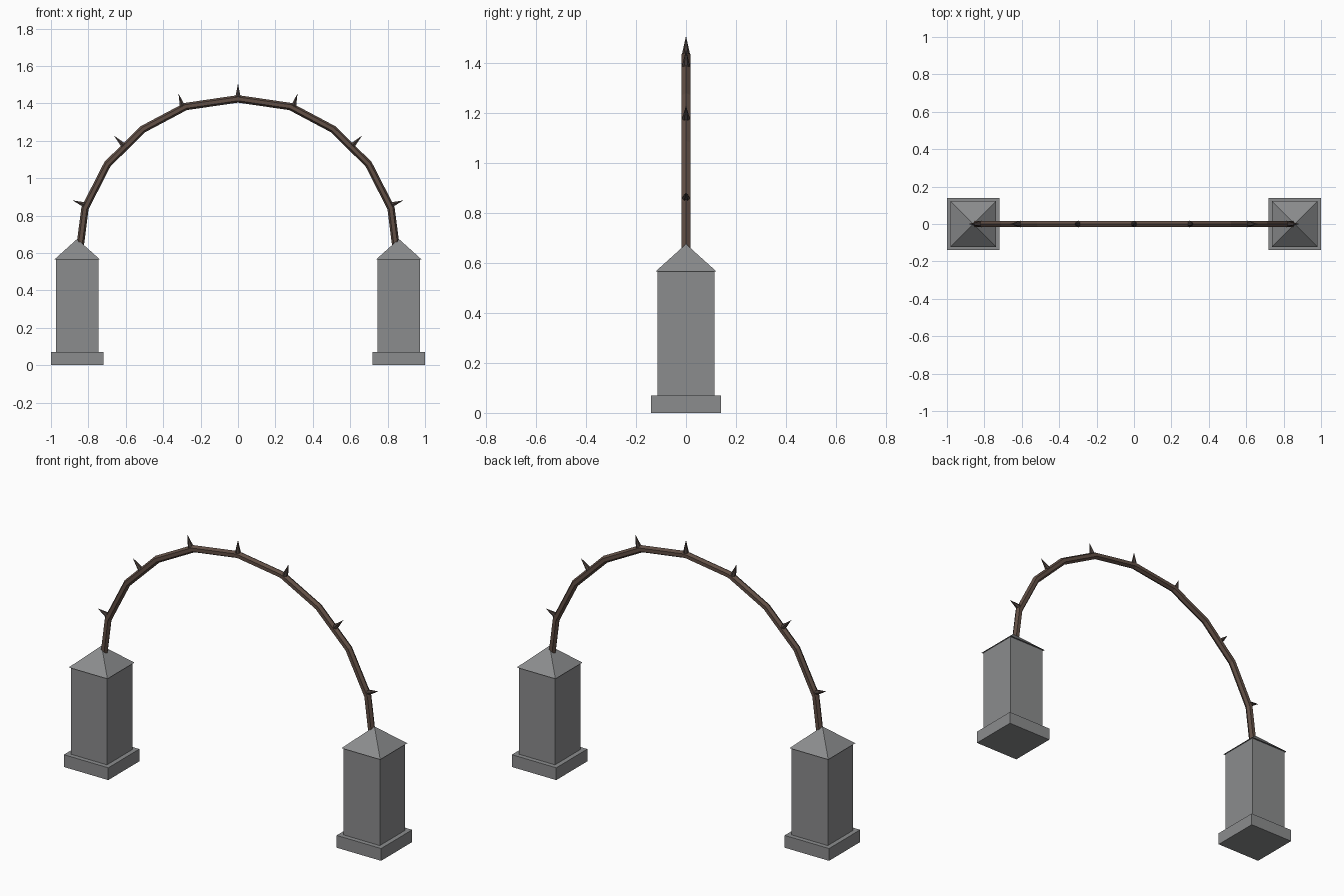
import bpy, bmesh, math
from mathutils import Vector, Matrix

if "Cube" in bpy.data.objects:
    bpy.data.objects.remove(bpy.data.objects["Cube"])


def material(name, rgb):
    m = bpy.data.materials.new(name)
    m.diffuse_color = (*rgb, 1)
    m.use_nodes = True
    m.node_tree.nodes["Principled BSDF"].inputs["Base Color"].default_value = m.diffuse_color
    return m


STONE = material("grey_stone", (0.26, 0.265, 0.27))
STEM = material("brown_stem", (0.12, 0.078, 0.06))
THORN = material("dark_thorn", (0.065, 0.048, 0.042))


def add_object(name, bm, mat):
    bmesh.ops.recalc_face_normals(bm, faces=bm.faces)
    me = bpy.data.meshes.new(name)
    bm.to_mesh(me)
    bm.free()
    me.materials.append(mat)
    ob = bpy.data.objects.new(name, me)
    bpy.context.collection.objects.link(ob)
    return ob


def block(name, x, half, z0, z1):
    bm = bmesh.new()
    bmesh.ops.create_cube(bm, size=1, matrix=Matrix.Translation((x, 0, (z0 + z1) / 2))
                          @ Matrix.Diagonal((2 * half, 2 * half, z1 - z0, 1)))
    return add_object(name, bm, STONE)


def cone(name, base, tip, radius, sides, mat, spin=0.0):
    base, tip = Vector(base), Vector(tip)
    axis = tip - base
    rot = Vector((0, 0, 1)).rotation_difference(axis).to_matrix().to_4x4()
    bm = bmesh.new()
    bmesh.ops.create_cone(bm, cap_ends=True, segments=sides, radius1=radius, radius2=0,
                          depth=axis.length,
                          matrix=Matrix.Translation((base + tip) / 2) @ rot
                          @ Matrix.Rotation(spin, 4, 'Z'))
    bmesh.ops.remove_doubles(bm, verts=bm.verts, dist=1e-5)
    return add_object(name, bm, mat)


# Stone pillars: plinth, shaft and pyramid cap
for side, s in (("left", -1), ("right", 1)):
    x = 0.86 * s
    block(side + "_plinth", x, 0.14, 0, 0.07)
    block(side + "_shaft", x, 0.114, 0.07, 0.57)
    cone(side + "_cap", (x, 0, 0.565), (x, 0, 0.675), 0.122 * math.sqrt(2), 4, STONE, math.pi / 4)

# Arched stem: hexagonal tube mitred along a mirrored path
half_path = [(0.845, 0.63), (0.818, 0.84), (0.698, 1.075), (0.508, 1.262), (0.28, 1.383)]
path = [Vector((-x, 0, z)) for x, z in half_path] + [Vector((0, 0, 1.424))]
path += [Vector((x, 0, z)) for x, z in reversed(half_path)]
bm = bmesh.new()
rings = []
for i, p in enumerate(path):
    tangent = (path[min(i + 1, len(path) - 1)] - path[max(i - 1, 0)]).normalized()
    out = Vector((-tangent.z, 0, tangent.x))
    rings.append([bm.verts.new(p + 0.02 * (out * math.cos(a) + Vector((0, math.sin(a), 0))))
                  for a in (k * math.pi / 3 for k in range(6))])
for r0, r1 in zip(rings, rings[1:]):
    for k in range(6):
        n = (k + 1) % 6
        bm.faces.new((r0[k], r0[n], r1[n], r1[k]))
bm.faces.new(rings[0])
bm.faces.new(rings[-1])
add_object("arched_stem", bm, STEM)

# Thorns pointing outward
cone("top_thorn", (0, 0, 1.425), (0, 0, 1.507), 0.018, 6, THORN)
thorns = [((0.295, 1.378), (0.318, 1.452)),
          ((0.605, 1.168), (0.664, 1.228)),
          ((0.812, 0.855), (0.884, 0.881))]
for i, ((bx, bz), (tx, tz)) in enumerate(thorns):
    for side, s in (("left", -1), ("right", 1)):
        cone(f"{side}_thorn_{i + 1}", (s * bx, 0, bz), (s * tx, 0, tz), 0.018, 6, THORN)
